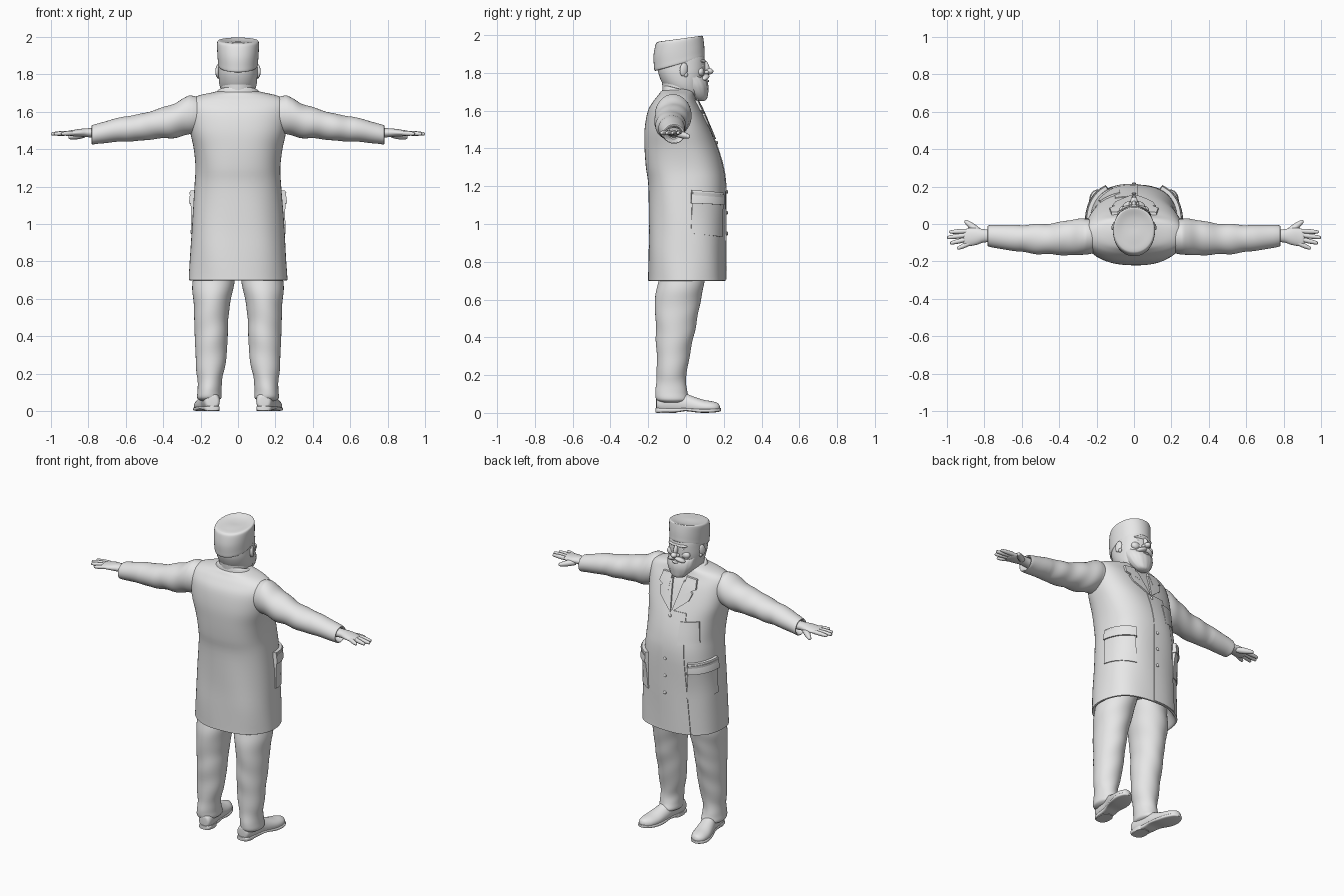
import bpy, bmesh, math
from mathutils import Vector
from mathutils.bvhtree import BVHTree

grey = bpy.data.materials.new("plain grey")
grey.diffuse_color = (0.8, 0.8, 0.8, 1)


def finish(name, bm, angle=50):
    bmesh.ops.recalc_face_normals(bm, faces=bm.faces[:])
    me = bpy.data.meshes.new(name)
    bm.to_mesh(me)
    bm.free()
    ob = bpy.data.objects.new(name, me)
    bpy.context.collection.objects.link(ob)
    me.materials.append(grey)
    bpy.ops.object.select_all(action='DESELECT')
    bpy.context.view_layer.objects.active = ob
    ob.select_set(True)
    bpy.ops.object.shade_smooth_by_angle(angle=math.radians(angle))
    return ob


def spline(a, b, c, d, t):
    return 0.5 * (2 * b + (c - a) * t + (2 * a - 5 * b + 4 * c - d) * t * t
                  + (3 * b - a - 3 * c + d) * t ** 3)


def loft(name, rings, axis='z', side=1, n=40, steps=4, fold=None, floor=None):
    """Skin rings (pos, centre a, centre b, radius a, radius b, power, tilt)."""
    rings = [tuple(r) + (2, 0)[len(r) - 5:] for r in rings]
    path = []
    for i in range(len(rings) - 1):
        q = [rings[max(0, i - 1)], rings[i], rings[i + 1], rings[min(len(rings) - 1, i + 2)]]
        path += [[spline(*v, k / steps) for v in zip(*q)] for k in range(steps)]
    path.append(rings[-1])
    bm, loops = bmesh.new(), []
    for u, ca, cb, ra, rb, p, tilt in path:
        loop = []
        for k in range(n):
            t = 2 * math.pi * k / n
            c, s = math.cos(t), math.sin(t)
            f = 1 + (fold(u, t) if fold else 0)
            a = math.copysign(abs(c) ** (2 / p), c) * ra * f
            b = math.copysign(abs(s) ** (2 / p), s) * rb * f
            w = u + tilt * b
            co = {'z': (ca + a, cb + b, w), 'x': (w, ca + a, cb + b), 'y': (ca + a, w, cb + b)}[axis]
            z = co[2] if floor is None else max(floor, co[2])
            loop.append(bm.verts.new((co[0] * side, co[1], z)))
        loops.append(loop)
    for l, m in zip(loops, loops[1:]):
        for k in range(n):
            bm.faces.new((l[k], l[(k + 1) % n], m[(k + 1) % n], m[k]))
    bm.faces.new(loops[0])
    bm.faces.new(loops[-1])
    return finish(name, bm)


def blob(name, loc, scale, rot=(0, 0, 0)):
    bm = bmesh.new()
    bmesh.ops.create_uvsphere(bm, u_segments=20, v_segments=12, radius=1)
    ob = finish(name, bm)
    ob.location, ob.scale, ob.rotation_euler = loc, scale, rot
    return ob


def finger(name, p0, p1, r0, r1):
    p0, p1 = Vector(p0), Vector(p1)
    d = (p1 - p0).length
    ob = loft(name, [(0, 0, 0, r0, r0), (d * .5, 0, 0, r0, r0), (d - r1, 0, 0, r1, r1),
                     (d - r1 * .3, 0, 0, r1 * .7, r1 * .7), (d, 0, 0, .001, .001)], n=12, steps=3)
    ob.location = p0
    ob.rotation_euler = (p1 - p0).to_track_quat('Z', 'Y').to_euler()


# Coat body, with the hem turned inwards
coat = loft("coat", [
    (.80, 0, 0, .20, .16, 2.3), (.71, 0, .003, .245, .19, 2.3), (.70, 0, .005, .262, .204, 2.3),
    (.72, 0, .005, .263, .205, 2.3), (.85, 0, .005, .255, .204, 2.4), (1.0, 0, .007, .246, .203, 2.4),
    (1.2, 0, .006, .232, .205, 2.4), (1.3, 0, -.008, .227, .205, 2.4), (1.4, 0, -.026, .237, .194, 2.4),
    (1.5, 0, -.045, .258, .174, 2.5), (1.6, 0, -.058, .268, .143, 2.5), (1.655, 0, -.057, .262, .112, 2.4),
    (1.685, 0, -.05, .215, .095, 2.2), (1.705, 0, -.043, .13, .085, 2), (1.72, 0, -.03, .07, .06, 2)],
    n=72, fold=lambda u, t: .012 * max(0, 1.2 - u) * math.sin(7 * t + 3 * u) + .004 * math.sin(5 * t + 14 * u))
cb = bmesh.new()
cb.from_mesh(coat.data)
tree = BVHTree.FromBMesh(cb)


def patch(name, corners, lift=(.008, .008), wrap=False, n=12):
    """Plate laid on the coat; corners are (x or angle, z) going around, lift is bottom and top."""
    bm, (a, b, c, d) = bmesh.new(), [Vector(p) for p in corners]
    grid = [[], []]
    for j in range(n + 1):
        for i in range(n + 1):
            u, v = i / n, j / n
            q = a.lerp(b, u).lerp(d.lerp(c, u), v)
            if wrap:
                t = math.radians(q.x)
                out = Vector((math.sin(t), math.cos(t), 0))
                start = out + Vector((0, 0, q.y))
            else:
                out, start = Vector((0, 1, 0)), Vector((q.x, 1, q.y))
            hit = tree.ray_cast(start, -out)[0]
            h = lift[0] + (lift[1] - lift[0]) * v ** 2
            grid[0].append(bm.verts.new(hit + out * h))
            grid[1].append(bm.verts.new(hit - out * .004))
    w = n + 1
    for g in grid:
        for j in range(n):
            for i in range(n):
                bm.faces.new([g[k] for k in (j * w + i, j * w + i + 1, j * w + w + i + 1, j * w + w + i)])
    for e in [e for e in bm.edges if e.is_boundary and e.verts[0] in set(grid[0])]:
        p, q = [grid[0].index(v) for v in e.verts]
        bm.faces.new((grid[0][p], grid[0][q], grid[1][q], grid[1][p]))
    finish(name, bm, 40)


# Coat front flap, pockets, lapels
patch("front_flap", [(-.16, .705), (.022, .705), (.022, 1.46), (-.1, 1.46)], (.004, .004))
patch("chest_pocket", [(-.19, 1.29), (-.075, 1.27), (-.075, 1.41), (-.18, 1.42)], (.005, .010))
for s, side in ((1, "right"), (-1, "left")):
    patch(side + "_hip_pocket", [(36 * s, .93), (84 * s, .95), (82 * s, 1.17), (38 * s, 1.155)], (.006, .026), True)
    patch(side + "_pocket_flap", [(36 * s, 1.10), (84 * s, 1.11), (83 * s, 1.18), (37 * s, 1.165)], (.025, .02), True)
    patch(side + "_lapel", [(.003 * s, 1.45), (.10 * s, 1.53), (.115 * s, 1.575), (.04 * s, 1.635)], (.010, .012))
    patch(side + "_collar_wing", [(.05 * s, 1.56), (.13 * s, 1.60), (.12 * s, 1.655), (.05 * s, 1.66)], (.012, .015))

# Buttons on the front line
for i, z in enumerate((.95, 1.06, 1.17, 1.43)):
    y = tree.ray_cast(Vector((0, 1, z)), Vector((0, -1, 0)))[0].y
    blob("button_%d" % (i + 1), (0, y + .006, z), (.010, .006, .010))

# Standing collar and neck
loft("collar", [(1.655, 0, -.035, .14, .095, 2, -.25), (1.69, 0, -.035, .122, .09, 2, -.25),
                (1.712, 0, -.033, .108, .086, 2, -.25), (1.708, 0, -.03, .095, .07, 2, -.25),
                (1.66, 0, -.03, .08, .06, 2, -.25)])
loft("neck", [(1.62, 0, -.03, .085, .085), (1.70, 0, -.035, .09, .088), (1.80, 0, -.035, .09, .095)])

# Head
loft("head", [(1.665, 0, .035, .03, .035), (1.69, 0, .01, .075, .075), (1.73, 0, -.012, .096, .104),
              (1.79, 0, -.022, .104, .122, 2.2), (1.84, 0, -.025, .104, .127, 2.2),
              (1.89, 0, -.03, .102, .126, 2.2), (1.93, 0, -.03, .09, .11)])
blob("brow", (0, .082, 1.862), (.066, .022, .014))
blob("nose_bridge", (0, .104, 1.835), (.013, .018, .034), (.35, 0, 0))
blob("nose_tip", (0, .123, 1.808), (.019, .022, .016))
for s, side in ((1, "right"), (-1, "left")):
    blob(side + "_eye", (.037 * s, .084, 1.838), (.017, .012, .009))
    blob(side + "_cheek", (.05 * s, .075, 1.805), (.030, .022, .024))
    blob(side + "_nostril", (.016 * s, .108, 1.804), (.011, .014, .010))
    blob(side + "_moustache", (.027 * s, .102, 1.777), (.036, .020, .014), (0, .35 * s, -.35 * s))
    blob(side + "_ear", (.108 * s, -.012, 1.818), (.011, .022, .036), (-.15, 0, .35 * s))
    blob(side + "_ear_lobe", (.105 * s, -.002, 1.79), (.009, .012, .013))
loft("beard", [(1.65, 0, .077, .012, .012), (1.66, 0, .075, .04, .034), (1.69, 0, .062, .068, .054),
               (1.73, 0, .048, .086, .070), (1.77, 0, .03, .092, .074), (1.80, 0, .0, .098, .06)],
     fold=lambda u, t: .02 * math.sin(14 * t + 25 * u))
blob("lower_lip", (0, .112, 1.757), (.020, .011, .007))

# Brimless cap with a dished top
loft("cap", [(1.85, 0, -.034, .09, .11, 2.1, .28), (1.848, 0, -.034, .105, .131, 2.1, .28),
             (1.875, 0, -.036, .108, .134, 2.1, .26), (1.92, 0, -.038, .111, .134, 2.1, .22),
             (1.965, 0, -.036, .112, .127, 2.1, .17), (1.978, 0, -.034, .107, .121, 2.1, .15),
             (1.980, 0, -.034, .096, .108, 2.1, .13), (1.976, 0, -.034, .06, .07, 2.1, .08),
             (1.975, 0, -.034, .01, .01, 2, 0)])

for s, side in ((1, "right"), (-1, "left")):
    # Sleeve with creases, open at the cuff
    loft(side + "_sleeve", [
        (.17, -.07, 1.58, .075, .08), (.24, -.068, 1.583, .094, .102), (.29, -.068, 1.572, .095, .100),
        (.36, -.075, 1.549, .092, .089), (.45, -.08, 1.53, .083, .077), (.55, -.08, 1.514, .076, .070),
        (.65, -.074, 1.502, .069, .063), (.74, -.067, 1.485, .061, .055), (.775, -.064, 1.477, .057, .052),
        (.782, -.064, 1.477, .053, .048), (.775, -.064, 1.477, .046, .041), (.74, -.064, 1.48, .03, .03)],
        'x', s, steps=7,
        fold=lambda u, t: (.045 if .25 < u < .62 else .015) * math.sin(42 * u + 1.5 * math.cos(t)) * math.sin(t + 9 * u))
    # Hand
    loft(side + "_palm", [(.73, -.064, 1.485, .034, .028), (.80, -.063, 1.488, .035, .024),
                          (.84, -.066, 1.488, .045, .021), (.88, -.07, 1.486, .048, .017),
                          (.905, -.073, 1.486, .043, .013), (.912, -.073, 1.486, .03, .006)], 'x', s, n=24)
    for nm, p, q in (("index", (.895, -.038), (.988, -.043)), ("middle", (.90, -.060), (1.0, -.073)),
                     ("ring", (.895, -.082), (.984, -.103)), ("little", (.88, -.103), (.945, -.132))):
        finger(f"{side}_{nm}_finger", (p[0] * s, p[1], 1.486), (q[0] * s, q[1], 1.482), .0125, .009)
    finger(side + "_thumb", (.825 * s, -.045, 1.478), (.905 * s, .018, 1.462), .018, .011)

    # Trouser leg with creases gathering at the ankle
    loft(side + "_trouser_leg", [
        (.055, .155, -.07, .045, .06), (.07, .153, -.07, .063, .088), (.11, .153, -.075, .063, .085),
        (.18, .150, -.078, .070, .078), (.30, .144, -.068, .083, .087), (.42, .143, -.058, .089, .102),
        (.50, .143, -.051, .090, .110), (.60, .138, -.042, .102, .122), (.70, .130, -.025, .112, .122),
        (.80, .110, -.01, .112, .12)], 'z', s, steps=6,
        fold=lambda u, t: (.05 if u < .2 else .022) * math.sin(38 * u + 2 * math.cos(t)) * math.sin(t - 8 * u))
    # Shoe, toe turned outwards, with sole and heel
    loft(side + "_shoe", [
        (-.158, .137, .05, .012, .02), (-.15, .138, .05, .037, .042), (-.10, .143, .055, .045, .062),
        (-.03, .153, .052, .045, .062), (.03, .166, .038, .052, .052), (.09, .178, .030, .056, .040),
        (.14, .186, .028, .048, .033), (.17, .191, .026, .028, .025), (.180, .192, .025, .006, .008)],
        'y', s, n=32, floor=.012)
    loft(side + "_sole", [
        (-.162, .137, .014, .015, .012, 4), (-.145, .138, .014, .040, .013, 4), (-.05, .150, .015, .042, .012, 4),
        (.0, .160, .018, .048, .009, 4), (.07, .174, .012, .059, .011, 4), (.13, .185, .012, .055, .011, 4),
        (.17, .191, .015, .034, .010, 4), (.184, .193, .017, .008, .008, 4)], 'y', s, n=32, floor=0)
    loft(side + "_heel", [(0, .139, -.105, .040, .052, 2.5), (.025, .14, -.105, .041, .053, 2.5)], 'z', s, steps=1)
cb.free()
